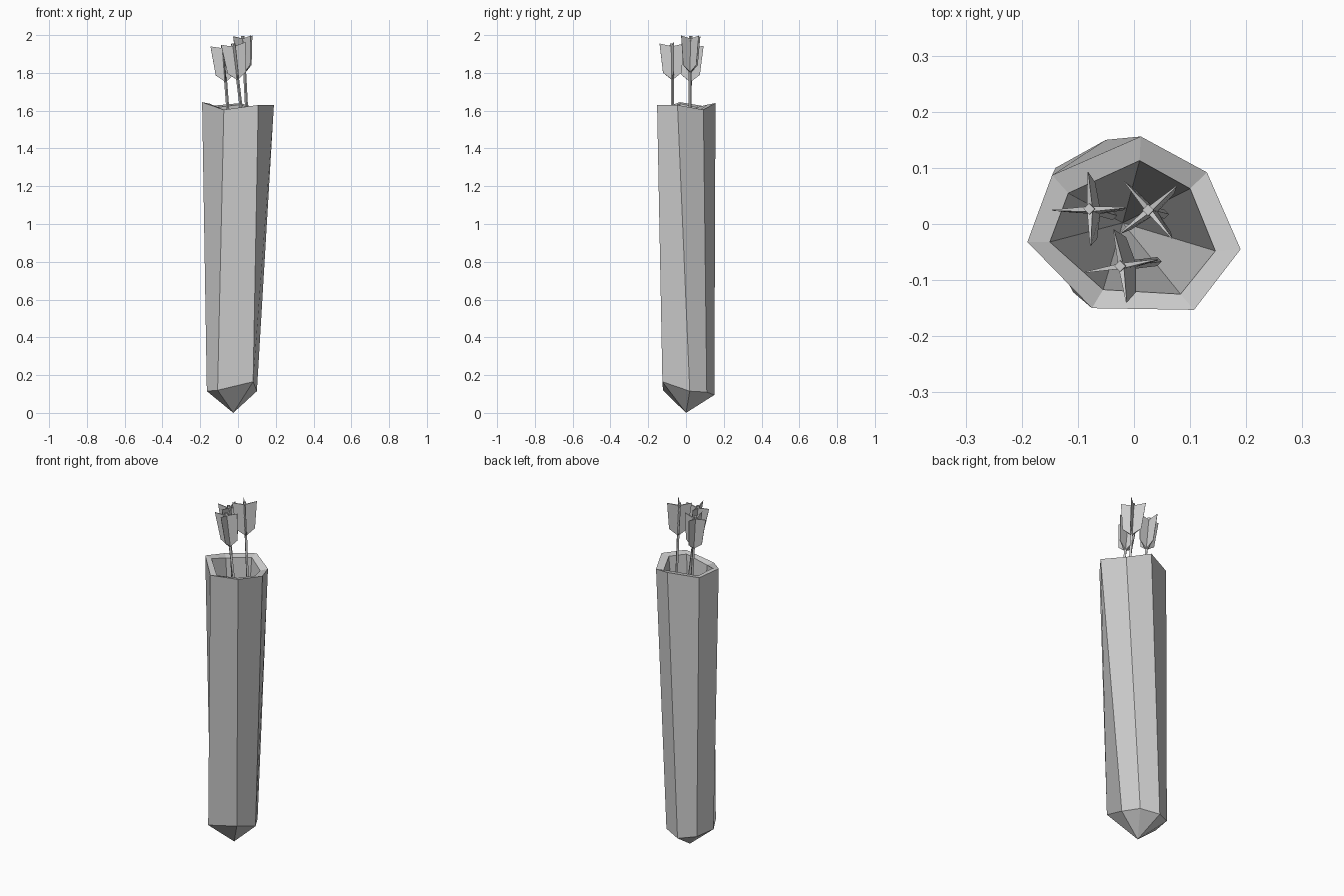
import bpy, bmesh, math
from mathutils import Vector, Matrix

cube = bpy.data.objects.get("Cube")
if cube:
    bpy.data.objects.remove(cube, do_unlink=True)

grey = bpy.data.materials.new("plain grey")
grey.use_nodes = True
grey.diffuse_color = (0.6, 0.6, 0.6, 1)
grey.node_tree.nodes["Principled BSDF"].inputs["Base Color"].default_value = (0.6, 0.6, 0.6, 1)


def finish(bm, name):
    bmesh.ops.recalc_face_normals(bm, faces=bm.faces)
    mesh = bpy.data.meshes.new(name)
    bm.to_mesh(mesh)
    bm.free()
    mesh.materials.append(grey)
    obj = bpy.data.objects.new(name, mesh)
    bpy.context.collection.objects.link(obj)


def bridge(bm, a, b):
    for i in range(len(a)):
        j = (i + 1) % len(a)
        bm.faces.new((a[i], a[j], b[j], b[i]))


def cap(bm, ring, point):
    tip = bm.verts.new(point)
    for i in range(len(ring)):
        bm.faces.new((ring[i], ring[(i + 1) % len(ring)], tip))


# Quiver: uneven seven-sided tube, pointed foot, hollow tapering inside
foot = [(-.165, -.02, .115), (-.108, -.122, .12), (.08, -.125, .165), (.1, .02, .115),
        (.05, .11, .11), (-.05, .15, .095), (-.14, .1, .11)]
rim = [(-.19, -.032, 1.645), (-.075, -.15, 1.605), (.107, -.153, 1.63), (.19, -.045, 1.63),
       (.13, .092, 1.605), (.012, .156, 1.64), (-.146, .087, 1.625)]
lip = [(-.15, -.032), (-.055, -.117), (.083, -.125), (.145, -.048),
       (.1, .063), (.01, .113), (-.117, .055)]
bm = bmesh.new()
foot_ring = [bm.verts.new(p) for p in foot]
rim_ring = [bm.verts.new(p) for p in rim]
lip_ring = [bm.verts.new((x, y, r[2] - .008)) for (x, y), r in zip(lip, rim)]
cap(bm, foot_ring, (-.025, 0, 0))
bridge(bm, foot_ring, rim_ring)
bridge(bm, rim_ring, lip_ring)
cap(bm, lip_ring, (-.02, .002, .15))
finish(bm, "quiver")

# Vane outline: distance out from the shaft, distance below the nock
VANE = [(0, .015), (.066, 0), (.05, .155), (.006, .19), (0, .19)]


def arrow(name, nock, entry, turn, length=.55):
    """Four-sided shaft with a nock and four thin vanes, tilted from nock to entry."""
    bm = bmesh.new()
    for bottom, top, radius in ((-length, -.02, .008), (-.03, 0, .01)):
        bmesh.ops.create_cone(bm, cap_ends=True, segments=4, radius1=radius, radius2=radius,
                              depth=top - bottom,
                              matrix=Matrix.Translation((0, 0, (top + bottom) / 2)))
    for k in range(4):
        spin = Matrix.Rotation(math.radians(turn + 90 * k), 4, 'Z')
        sides = []
        for s in (-1, 1):
            # thick at the root and sharp along the outer edge
            sides.append([bm.verts.new(spin @ Vector((d, s * (.005 if d < .02 else .0008), -h)))
                          for d, h in VANE])
        bm.faces.new(sides[0])
        bm.faces.new(sides[1])
        bridge(bm, sides[0], sides[1])
    axis = (Vector(nock) - Vector(entry)).normalized()
    tilt = Vector((0, 0, 1)).rotation_difference(axis).to_matrix().to_4x4()
    bm.transform(Matrix.Translation(nock) @ tilt)
    finish(bm, name)


arrow("arrow_right", (-.08, .027, 1.945), (-.055, .02, 1.62), 2)
arrow("arrow_left", (.025, .025, 1.995), (.045, .02, 1.62), 40)
arrow("arrow_front", (-.025, -.075, 1.955), (.016, -.07, 1.62), 10)
